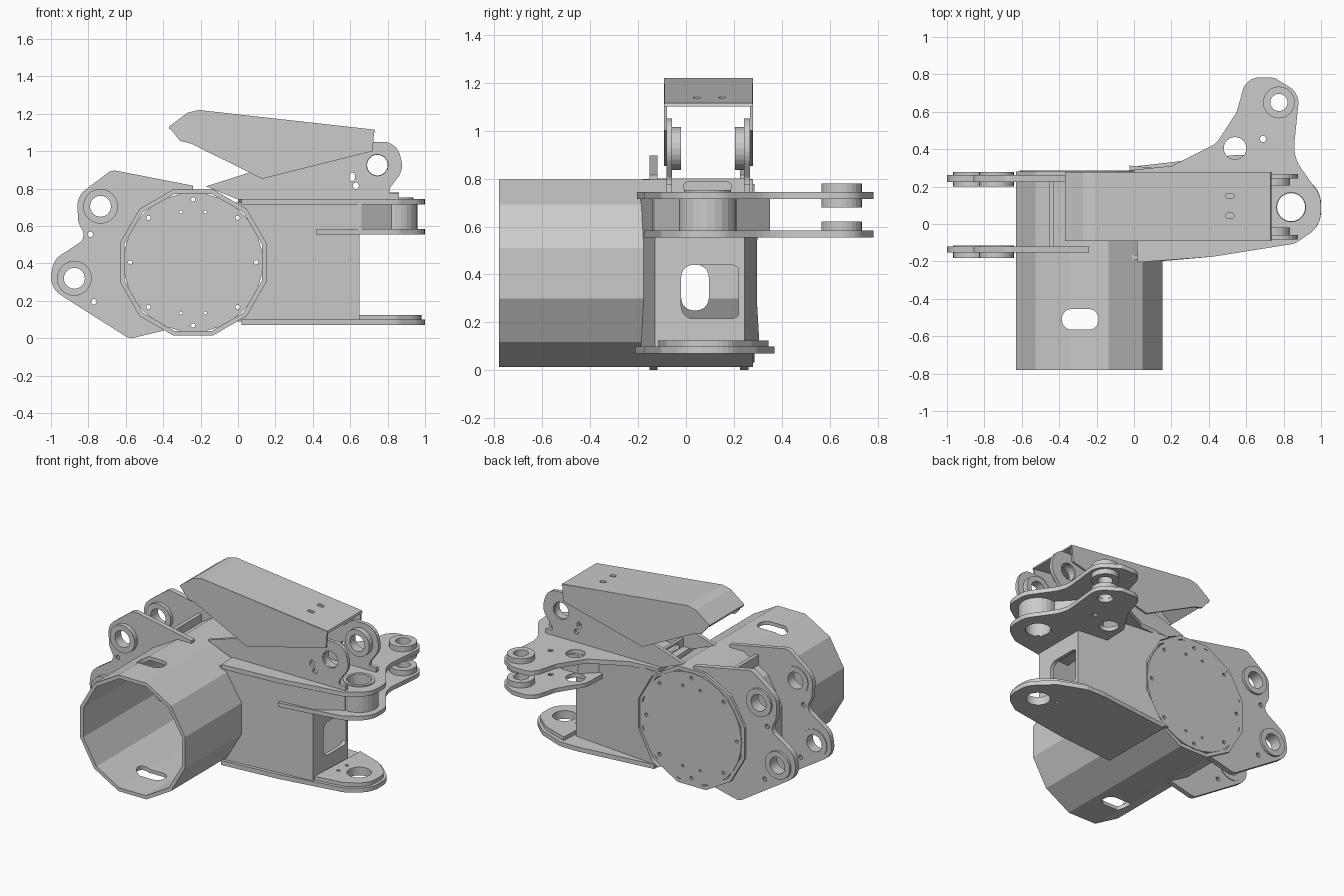
import bpy, bmesh, math
from mathutils import Vector

if "Cube" in bpy.data.objects:
    bpy.data.objects.remove(bpy.data.objects["Cube"])

TX, TZ, TR = -0.24, 0.405, 0.405      # main tube axis and radius


def rounded(points):
    """Outline points (x, y[, corner radius]) -> polygon with filleted corners."""
    out = []
    n = len(points)
    for i, q in enumerate(points):
        p = Vector(q[:2])
        if len(q) < 3:
            out.append(p)
            continue
        a = Vector(points[i - 1][:2]) - p
        b = Vector(points[(i + 1) % n][:2]) - p
        limit = 0.48 * min(a.length, b.length)
        a.normalize()
        b.normalize()
        half = math.acos(max(-1, min(1, a.dot(b)))) / 2
        t = min(q[2] / math.tan(half), limit)
        r = t * math.tan(half)
        c = p + (a + b).normalized() * (r / math.sin(half))
        v1, v2 = p + a * t - c, p + b * t - c
        out += [c + v1.lerp(v2, k / 5).normalized() * r for k in range(6)]
    return out


def circle(x, y, r, n=24, start=0.0):
    return [Vector((x + r * math.cos(start + 2 * math.pi * k / n),
                    y + r * math.sin(start + 2 * math.pi * k / n))) for k in range(n)]


def slot(x0, x1, y0, y1, r):
    return rounded([(x0, y0, r), (x1, y0, r), (x1, y1, r), (x0, y1, r)])


def plate(name, outline, lo, hi, holes=(), plane='XY'):
    """Extrude an outline with holes between lo and hi along the plane's normal."""
    cu = bpy.data.curves.new(name, 'CURVE')
    cu.dimensions, cu.fill_mode, cu.extrude = '2D', 'BOTH', (hi - lo) / 2
    for loop in [outline, *holes]:
        sp = cu.splines.new('POLY')
        sp.points.add(len(loop) - 1)
        for pt, v in zip(sp.points, loop):
            pt.co = (v[0], v[1], 0, 1)
        sp.use_cyclic_u = True
    tmp = bpy.data.objects.new(name + "_tmp", cu)
    bpy.context.collection.objects.link(tmp)
    bpy.context.view_layer.update()
    me = bpy.data.meshes.new_from_object(tmp)
    bpy.data.objects.remove(tmp)
    bm = bmesh.new()
    bm.from_mesh(me)
    bmesh.ops.remove_doubles(bm, verts=bm.verts, dist=1e-5)
    mid = (lo + hi) / 2
    for v in bm.verts:
        a, b, c = v.co
        c += mid
        v.co = {'XY': (a, b, c), 'XZ': (a, c, b), 'YZ': (c, a, b)}[plane]
    bmesh.ops.recalc_face_normals(bm, faces=bm.faces)
    for f in bm.faces:
        f.smooth = False
    bm.to_mesh(me)
    bm.free()
    ob = bpy.data.objects.new(name, me)
    bpy.context.collection.objects.link(ob)
    return ob


def cut(ob, cutter, keep=False):
    m = ob.modifiers.new("cut", 'BOOLEAN')
    m.object, m.operation, m.solver = cutter, 'DIFFERENCE', 'EXACT'
    bpy.context.view_layer.objects.active = ob
    bpy.ops.object.modifier_apply(modifier=m.name)
    if not keep:
        bpy.data.objects.remove(cutter)


def ring(name, x, y, r, hole, lo, hi, plane='XY'):
    return plate(name, circle(x, y, r), lo, hi, [circle(x, y, hole)], plane)


# Main tube: twelve flat sides, slots top and bottom, side openings
s15 = math.radians(15)
tube = plate("main_tube", circle(TX, TZ, TR, 12, s15), -0.78, 0.28,
             [circle(TX, TZ, TR - 0.025, 12, s15)], 'XZ')
cut(tube, plate("slot_cutter", slot(-0.385, -0.19, -0.565, -0.455, 0.05), -0.1, 1))
cut(tube, plate("side_cutter", slot(-0.02, 0.095, 0.25, 0.44, 0.05), -0.8, 0.3, (), 'YZ'))
solid = plate("tube_cutter", circle(TX, TZ, TR - 0.006, 12, s15), -0.9, 0.4, (), 'XZ')
solid.hide_render = True

# End cap with bolt holes
bolts = [circle(TX + 0.337 * math.cos(k * math.pi / 4), TZ + 0.337 * math.sin(k * math.pi / 4),
                0.012, 8) for k in range(8)]
bolts += [circle(TX + dx, TZ + dz, 0.009, 8) for dx in (-0.065, 0.065) for dz in (-0.27, 0.27)]
plate("end_cap", circle(TX, TZ, 0.372, 32), 0.262, 0.285, bolts, 'XZ')

# Left lug plates with paired bosses
lug = rounded([(-0.24, 0.815), (-0.675, 0.9, 0.06), (-0.86, 0.76, 0.1), (-0.855, 0.62, 0.1),
               (-0.81, 0.535, 0.05), (-0.985, 0.42, 0.1), (-1.01, 0.27, 0.12),
               (-0.58, -0.003, 0.06), (-0.40, 0.04), (-0.24, 0.4)])
eyes = [(-0.735, 0.705), (-0.875, 0.32)]
lug_holes = [circle(x, z, 0.06) for x, z in eyes]
lug_holes += [circle(-0.79, 0.555, 0.015, 10), circle(-0.77, 0.195, 0.015, 10)]
for tag, p0, p1, b0, b1 in (("rear", 0.225, 0.262, 0.2, 0.278),
                            ("front", -0.152, -0.12, -0.182, -0.115)):
    ob = plate(f"side_lug_{tag}", lug, p0, p1, lug_holes, 'XZ')
    cut(ob, solid, True)
    for k, (x, z) in enumerate(eyes):
        ring(f"side_boss_{tag}_{k}", x, z, 0.093, 0.056, b0, b1, 'XZ')
cross = plate("lug_cross_plate", [(-0.12, 0.6), (0.225, 0.6), (0.225, 0.8), (-0.12, 0.8)],
              -0.455, -0.43, (), 'YZ')
cut(cross, solid, True)

# Box arm: tapered side walls and windowed end wall
for tag, pts in (("front", [(-0.1, -0.2), (0.65, -0.13), (0.65, -0.105), (-0.1, -0.175)]),
                 ("rear", [(-0.1, 0.32), (0.65, 0.245), (0.65, 0.22), (-0.1, 0.295)])):
    cut(plate(f"arm_wall_{tag}", pts, 0.09, 0.725), solid, True)
plate("arm_end_wall", [(-0.13, 0.09), (0.245, 0.09), (0.245, 0.725), (-0.13, 0.725)],
      0.625, 0.65, [slot(-0.02, 0.245 - 0.01, 0.215, 0.44, 0.05)], 'YZ')

# Upper clevis plates
tip = [(0.86, -0.105, 0.08), (1.0, -0.01, 0.14), (0.998, 0.15, 0.12), (0.85, 0.36, 0.2),
       (0.885, 0.70, 0.1), (0.75, 0.782, 0.05), (0.6, 0.785, 0.09), (0.55, 0.6, 0.1),
       (0.44, 0.43, 0.1)]
arm_holes = [circle(0.84, 0.09, 0.08), circle(0.775, 0.65, 0.048),
             circle(0.54, 0.405, 0.06), circle(0.69, 0.455, 0.017, 10)]
plate("clevis_top", rounded([(0.02, -0.205), (0.42, -0.175)] + tip + [(0.2, 0.31), (0.0, 0.29)]),
      0.715, 0.745, arm_holes)
plate("clevis_lower", rounded([(0.42, -0.175)] + tip), 0.555, 0.583, arm_holes)

# Clevis bosses and webs
ring("pivot_sleeve", 0.84, 0.09, 0.12, 0.078, 0.56, 0.735)
ring("pivot_collar", 0.84, 0.09, 0.098, 0.078, 0.73, 0.752)
for k, (z0, z1) in enumerate(((0.735, 0.78), (0.68, 0.72), (0.58, 0.62))):
    ring(f"link_boss_{k}", 0.775, 0.65, 0.085, 0.046, z0, z1)
plate("web_front", [(0.55, -0.14), (0.66, -0.13), (0.82, -0.03), (0.81, -0.005),
                    (0.65, -0.105), (0.55, -0.115)], 0.58, 0.72)
plate("web_rear", [(0.45, 0.25), (0.56, 0.35), (0.68, 0.35), (0.81, 0.21), (0.785, 0.19),
                   (0.665, 0.325), (0.575, 0.325), (0.47, 0.235)], 0.58, 0.72)

# Bottom plate and its doubler
pin = [circle(0.84, 0.09, 0.075), circle(0.72, 0.04, 0.012, 8), circle(0.72, 0.13, 0.012, 8)]
plate("bottom_plate", rounded([(0.02, -0.21), (0.42, -0.175), (0.86, -0.105, 0.08),
                               (1.0, -0.01, 0.14), (1.0, 0.17, 0.14), (0.86, 0.3, 0.1),
                               (0.68, 0.37, 0.04), (0.55, 0.37, 0.04), (0.02, 0.31)]),
      0.07, 0.1, pin)
plate("bottom_doubler", rounded([(0.65, -0.115), (0.85, -0.085, 0.08), (0.98, 0.0, 0.12),
                                 (0.98, 0.17, 0.12), (0.85, 0.28, 0.1), (0.67, 0.345)]),
      0.098, 0.125, pin)

# Bracket plates carrying the hood, with inner bosses
bracket = rounded([(-0.17, 0.812), (0.2, 0.93), (0.62, 1.0, 0.05), (0.68, 1.05, 0.06),
                   (0.85, 1.05, 0.1), (0.885, 0.90, 0.1), (0.81, 0.8, 0.05),
                   (0.81, 0.775), (0.86, 0.775), (0.86, 0.742), (0.0, 0.742), (-0.12, 0.79)])
bracket_holes = [circle(0.745, 0.925, 0.057), slot(0.595, 0.625, 0.84, 0.885, 0.014),
                 circle(0.63, 0.815, 0.017, 10)]
for tag, p0, p1, b0, b1 in (("front", -0.082, -0.058, -0.07, -0.02),
                            ("rear", 0.243, 0.267, 0.205, 0.255)):
    plate(f"bracket_{tag}", bracket, p0, p1, bracket_holes, 'XZ')
    ring(f"bracket_boss_{tag}", 0.745, 0.925, 0.09, 0.055, b0, b1, 'XZ')
plate("bracket_cross_plate", [(-0.07, 0.735), (0.255, 0.735), (0.255, 0.8), (-0.07, 0.8)],
      0.06, 0.08, [slot(-0.01, 0.19, 0.75, 0.785, 0.016)], 'YZ')

# Sheet-metal hood: folded top and two side skirts
top = [(-0.37, 1.13), (-0.27, 1.205), (-0.21, 1.22), (0.73, 1.115)]
hood = plate("hood_top", top + [(x + 0.004, z - 0.014) for x, z in reversed(top)],
             -0.09, 0.277, (), 'XZ')
for y in (0.045, 0.15):
    cut(hood, plate("hood_slot_cutter", slot(0.49, 0.535, y - 0.014, y + 0.014, 0.013), 1.0, 1.3))
skirt = top[:3] + [(0.728, 1.112), (0.72, 1.0), (0.13, 0.852), (-0.25, 1.04), (-0.31, 1.055)]
for tag, y in (("front", -0.092), ("rear", 0.267)):
    plate(f"hood_skirt_{tag}", skirt, y, y + 0.012, (), 'XZ')

bpy.data.objects.remove(solid)
